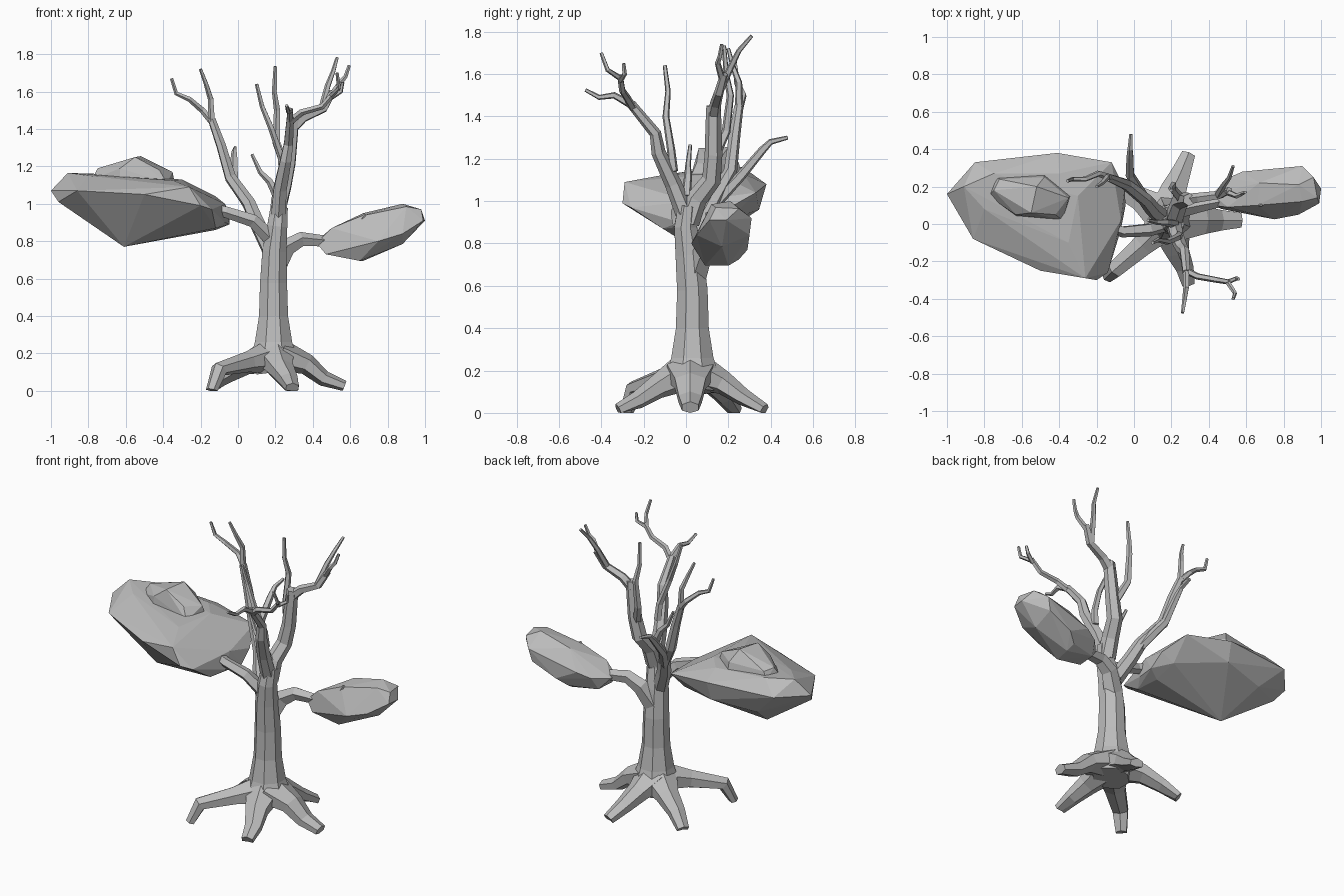
import bpy, bmesh, math
from mathutils import Vector

grey = bpy.data.materials.new("plain_grey")
grey.diffuse_color = (0.5, 0.5, 0.5, 1)


def finish(bm, name):
    bmesh.ops.recalc_face_normals(bm, faces=bm.faces)
    mesh = bpy.data.meshes.new(name)
    bm.to_mesh(mesh)
    bm.free()
    mesh.materials.append(grey)
    obj = bpy.data.objects.new(name, mesh)
    bpy.context.collection.objects.link(obj)
    return obj


def tube(name, path, radii, sides=5, wide=1.0):
    """Faceted limb along a path; radii is a (start, end) taper or one value per point."""
    pts = [Vector(p) for p in path]
    n = len(pts)
    if len(radii) != n or n == 2:
        a, b = radii
        radii = [a + (b - a) * i / (n - 1) for i in range(n)]
    bm = bmesh.new()
    rings = []
    side = Vector((1, 0, 0))
    if wide != 1:
        side = (pts[-1] - pts[0]).cross(Vector((0, 0, 1)))
    elif abs((pts[-1] - pts[0]).normalized().x) > 0.8:
        side = Vector((0, 1, 0))
    for i, p in enumerate(pts):
        d = Vector((0, 0, 0))
        if i > 0:
            d += (p - pts[i - 1]).normalized()
        if i < n - 1:
            d += (pts[i + 1] - p).normalized()
        d.normalize()
        side = (side - d * side.dot(d)).normalized()
        other = d.cross(side)
        ring = []
        for k in range(sides):
            a = 2 * math.pi * (k + 0.5) / sides
            v = p + (side * math.cos(a) * wide + other * math.sin(a)) * radii[i]
            v.z = max(v.z, 0)
            ring.append(bm.verts.new(v))
        rings.append(ring)
    for r0, r1 in zip(rings, rings[1:]):
        for k in range(sides):
            j = (k + 1) % sides
            bm.faces.new((r0[k], r0[j], r1[j], r1[k]))
    bm.faces.new(rings[0])
    bm.faces.new(rings[-1])
    return finish(bm, name)


def hull(name, pts):
    """Faceted clump: convex hull of a few points."""
    bm = bmesh.new()
    for p in pts:
        bm.verts.new(p)
    bmesh.ops.convex_hull(bm, input=bm.verts)
    loose = [v for v in bm.verts if not v.link_faces]
    bmesh.ops.delete(bm, geom=loose, context='VERTS')
    return finish(bm, name)


# Trunk
tube("trunk", [(.2, .03, .1), (.19, .03, .18), (.19, .03, .26), (.19, .03, .4), (.19, .03, .58),
               (.195, .015, .75), (.21, -.002, .88), (.22, .01, .98)],
     [.11, .135, .108, .084, .078, .07, .058, .05], 8)

# Roots
root_r = [.085, .056, .042, .03]
for name, path, wide in [
        ("root_front_left", [(.15, -.01, .18), (.05, -.11, .155), (-.1, -.24, .115), (-.14, -.28, 0)], 1.2),
        ("root_front", [(.2, -.03, .18), (.23, -.14, .12), (.27, -.23, .06), (.29, -.32, .015)], 1.3),
        ("root_right", [(.23, .02, .19), (.37, .02, .14), (.46, .02, .065), (.57, .02, .025)], 1.5),
        ("root_back", [(.19, .07, .19), (.21, .18, .14), (.25, .27, .075), (.29, .37, .015)], 1.4),
        ("root_back_left", [(.14, .06, .18), (.04, .13, .14), (-.06, .18, .08), (-.14, .23, .01)], 1.3)]:
    tube(name, path, root_r, 6, wide)

# Back leader and its forks
tube("back_leader", [(.215, .01, .9), (.22, .05, 1.01), (.245, .12, 1.1), (.27, .13, 1.22), (.285, .13, 1.36),
                     (.295, .13, 1.45)], (.054, .034), 6)
tube("back_leader_arm", [(.285, .13, 1.4), (.35, .14, 1.46), (.46, .155, 1.51), (.51, .18, 1.6)], (.032, .019))
tube("back_leader_tip_1", [(.45, .155, 1.51), (.48, .21, 1.63), (.51, .25, 1.71), (.53, .31, 1.78)], (.02, .009))
tube("back_leader_tip_2", [(.5, .17, 1.58), (.55, .15, 1.65), (.575, .16, 1.68), (.595, .17, 1.74)], (.017, .009))
tube("back_leader_shoot", [(.255, .13, 1.2), (.205, .19, 1.33), (.21, .21, 1.5), (.195, .19, 1.6),
                           (.2, .18, 1.735)], (.026, .01))

# Front leader and its forks
tube("front_leader", [(.215, 0, .93), (.225, -.06, 1.08), (.255, -.13, 1.23), (.27, -.145, 1.32),
                      (.28, -.26, 1.46)], (.046, .022), 6)
tube("front_leader_tip", [(.28, -.25, 1.45), (.28, -.34, 1.5), (.27, -.41, 1.49), (.26, -.475, 1.525)], (.02, .009))
tube("front_leader_arm", [(.28, -.25, 1.44), (.34, -.28, 1.49), (.45, -.3, 1.52), (.51, -.31, 1.59)], (.02, .014))
tube("front_arm_tip_1", [(.5, -.31, 1.58), (.54, -.37, 1.62), (.53, -.4, 1.7)], (.014, .009))
tube("front_arm_tip_2", [(.5, -.31, 1.57), (.55, -.29, 1.6), (.56, -.295, 1.65)], (.014, .009))
tube("front_shoot", [(.24, -.06, 1.14), (.235, -.07, 1.24), (.18, -.095, 1.4), (.13, -.085, 1.52),
                     (.1, -.1, 1.64)], (.024, .01))
tube("short_twig", [(.22, 0, 1.02), (.17, .01, 1.12), (.12, .01, 1.17), (.075, .02, 1.265)], (.025, .009))

# Left leader and its forks
tube("left_leader", [(.17, .02, .76), (.1, .08, .9), (.06, .13, 1.0), (-.04, .21, 1.14), (-.09, .23, 1.31),
                     (-.14, .25, 1.45)], (.048, .022), 6)
tube("left_tip_1", [(-.13, .25, 1.43), (-.19, .27, 1.5), (-.26, .24, 1.56), (-.33, .24, 1.59),
                    (-.355, .23, 1.67)], (.02, .009))
tube("left_tip_2", [(-.14, .25, 1.44), (-.145, .25, 1.56), (-.17, .22, 1.64), (-.2, .2, 1.72)], (.02, .009))
tube("left_back_branch", [(.06, .13, .98), (-.02, .26, 1.12), (-.02, .36, 1.24), (-.02, .4, 1.28),
                          (-.015, .48, 1.3)], (.03, .01))

# Side branches carrying the clumps
tube("left_side_branch", [(.17, 0, .82), (.08, -.03, .91), (-.06, -.04, .955), (-.25, .02, 1.0)], (.042, .027))
tube("right_side_branch", [(.2, .05, .66), (.26, .085, .765), (.34, .1, .81), (.45, .12, .8),
                           (.56, .15, .8)], (.058, .024))
tube("right_clump_twig", [(.62, .11, .86), (.65, .1, .9), (.68, .1, .945)], (.012, .008))

# Right foliage clump
hull("right_foliage", [
    (.42, .1, .79), (.42, .16, .8), (.5, .09, .87), (.66, .1, .935), (.67, .22, .95), (.9, .12, .985),
    (.88, .21, 1.0), (.98, .14, .97), (.96, .25, .965), (1.0, .19, .91), (.9, .31, .92), (.58, .28, .84),
    (.99, .11, .91), (.88, .05, .84), (.75, .025, .8), (.47, .08, .73), (.65, .09, .695), (.67, .2, .695),
    (.88, .17, .785), (.88, .3, .84), (.48, .2, .73), (.72, .29, .77), (.66, .25, .725), (.5, .245, .81)])

# Large left foliage clump
hull("left_foliage", [
    (-1, .16, 1.07), (-.96, .1, 1.01), (-.86, -.08, 1.07), (-.5, -.25, 1.05), (-.2, -.3, .99),
    (-.26, -.29, 1.09), (-.14, -.26, .97), (-.07, -.03, .9), (-.045, .1, .89), (-.05, .19, .96),
    (-.12, .33, 1.04), (-.41, .38, 1.08), (-.85, .33, 1.08), (-.91, .2, 1.165), (-.8, .08, 1.15),
    (-.75, .27, 1.16), (-.3, .15, 1.13), (-.35, -.1, 1.125), (-.4, .27, 1.13), (-.61, .05, .77),
    (-.12, .06, .86), (-.13, .2, .91), (-.07, .02, 1.0), (-.12, -.11, .87), (-.42, .345, .96),
    (-.7, .28, .93)])

# Small cap on the left clump
hull("left_foliage_cap", [
    (-.78, .15, 1.13), (-.74, .25, 1.13), (-.48, .265, 1.12), (-.34, .15, 1.12), (-.38, .02, 1.11),
    (-.63, .04, 1.11), (-.35, .14, 1.17), (-.75, .18, 1.19), (-.55, .06, 1.25), (-.52, .2, 1.255),
    (-.42, .05, 1.18), (-.63, .05, 1.19), (-.48, .25, 1.18), (-.72, .24, 1.18)])
